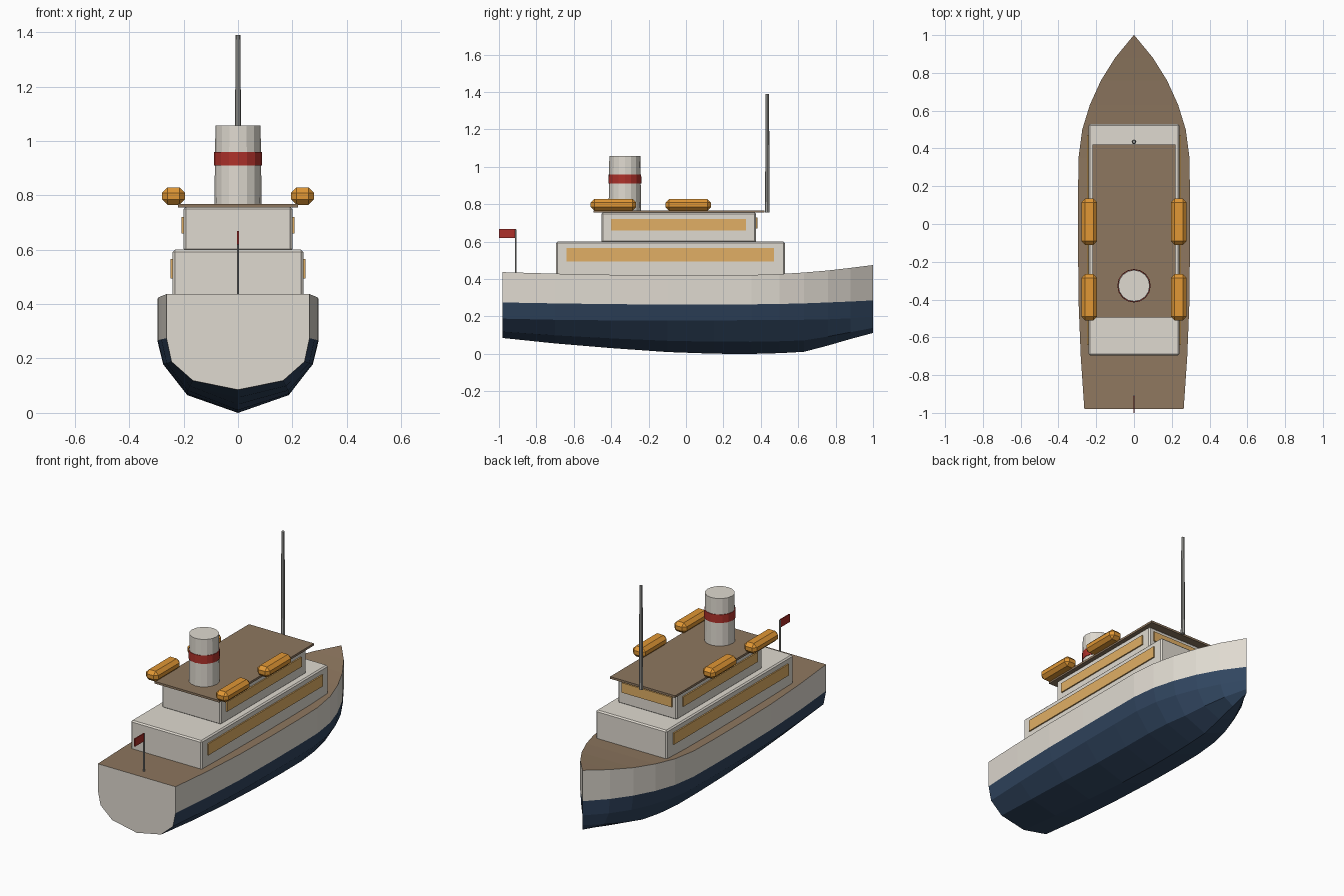
import bpy, bmesh, math

if "Cube" in bpy.data.objects:
    bpy.data.objects.remove(bpy.data.objects["Cube"])

def material(name, rgb):
    m = bpy.data.materials.new(name)
    m.diffuse_color = (*rgb, 1)
    m.use_nodes = True
    m.node_tree.nodes["Principled BSDF"].inputs["Base Color"].default_value = m.diffuse_color
    return m

CREAM = material("cream paint", (0.74, 0.70, 0.63))
NAVY = material("navy paint", (0.03, 0.06, 0.115))
WOOD = material("deck wood", (0.27, 0.185, 0.115))
GLASS = material("amber windows", (0.75, 0.43, 0.13))
ORANGE = material("lifeboat orange", (0.75, 0.31, 0.035))
RED = material("red paint", (0.42, 0.03, 0.023))
GREY = material("mast grey", (0.36, 0.36, 0.34))

def finish(bm, name, mats):
    bmesh.ops.recalc_face_normals(bm, faces=bm.faces)
    me = bpy.data.meshes.new(name)
    bm.to_mesh(me)
    bm.free()
    for m in mats:
        me.materials.append(m)
    ob = bpy.data.objects.new(name, me)
    bpy.context.collection.objects.link(ob)
    return ob

def box(name, mat, x, y, z, bevel=0.0):
    """Box from (min, max) pairs with optional single-step chamfer."""
    bm = bmesh.new()
    bmesh.ops.create_cube(bm, size=1)
    for v in bm.verts:
        v.co = [r[0] + (c + 0.5) * (r[1] - r[0]) for c, r in zip(v.co, (x, y, z))]
    if bevel:
        bmesh.ops.bevel(bm, geom=bm.edges[:], offset=bevel, segments=1,
                        profile=0.5, affect='EDGES')
    return finish(bm, name, [mat])

def post(name, mat, y, z0, z1, r0, r1, sides):
    bm = bmesh.new()
    bmesh.ops.create_cone(bm, cap_ends=True, segments=sides, radius1=r0,
                          radius2=r1, depth=z1 - z0)
    bmesh.ops.translate(bm, verts=bm.verts, vec=(0, y, (z0 + z1) / 2))
    return finish(bm, name, [mat])

# Hull stations: y, half beam, keel height, waterline height, sheer height
STATIONS = [
    (-0.98, 0.263, 0.085, 0.275, 0.437),
    (-0.70, 0.282, 0.056, 0.270, 0.429),
    (-0.40, 0.294, 0.031, 0.266, 0.423),
    (-0.10, 0.296, 0.010, 0.264, 0.420),
    (0.15, 0.296, 0.001, 0.264, 0.420),
    (0.35, 0.294, 0.000, 0.265, 0.422),
    (0.50, 0.274, 0.004, 0.267, 0.427),
    (0.63, 0.234, 0.011, 0.270, 0.435),
    (0.76, 0.175, 0.045, 0.275, 0.446),
    (0.88, 0.100, 0.080, 0.280, 0.460),
    (1.00, 0.001, 0.112, 0.286, 0.475),
]

def section(bm, y, half, keel, water, sheer):
    """Port sheer, down round the keel, up to the starboard sheer."""
    rise = water - keel
    side = [(half, sheer), (half, water),
            (half * 0.93, keel + rise * (0.68 - 1.6 * keel)),
            (half * 0.63, keel + rise * (0.245 - 0.8 * keel))]
    pts = [(-x, z) for x, z in side] + [(0, keel)] + side[::-1]
    return [bm.verts.new((x, y, z)) for x, z in pts]

bm = bmesh.new()
rings = [section(bm, *s) for s in STATIONS]
for a, b in zip(rings, rings[1:]):
    n = len(a)
    for i in range(n - 1):
        f = bm.faces.new((a[i], a[i + 1], b[i + 1], b[i]))
        f.material_index = 0 if i in (0, n - 2) else 1
    bm.faces.new((a[-1], a[0], b[0], b[-1])).material_index = 2
bm.faces.new(rings[0])               # cream transom
bm.faces.new(rings[-1])
finish(bm, "hull", [CREAM, NAVY, WOOD])

# Deckhouses and roof
box("lower_cabin", CREAM, (-0.24, 0.24), (-0.695, 0.53), (0.41, 0.60), 0.008)
box("upper_cabin", CREAM, (-0.20, 0.20), (-0.452, 0.375), (0.595, 0.757), 0.008)
box("roof_deck", WOOD, (-0.22, 0.22), (-0.495, 0.42), (0.755, 0.768))

# Window strips
for side, tag in ((1, "right"), (-1, "left")):
    for level, x, y, z in (("lower", 0.24, (-0.64, 0.47), (0.495, 0.565)),
                           ("upper", 0.20, (-0.40, 0.32), (0.66, 0.72))):
        xs = sorted((side * (x - 0.001), side * (x + 0.008)))
        box(f"{level}_windows_{tag}", GLASS, xs, y, z)
box("bridge_window", GLASS, (-0.17, 0.17), (0.374, 0.383), (0.67, 0.73))

# Lifeboats
for side, tag in ((1, "right"), (-1, "left")):
    for place, y in (("aft", -0.388), ("fore", 0.012)):
        xs = (side * 0.237 - 0.042, side * 0.237 + 0.042)
        box(f"lifeboat_{place}_{tag}", ORANGE, xs, (y - 0.122, y + 0.122),
            (0.765, 0.829), 0.02)

# Funnel with its red band
post("funnel", CREAM, -0.327, 0.76, 1.057, 0.087, 0.083, 16)
post("funnel_band", RED, -0.327, 0.91, 0.96, 0.0885, 0.0875, 16)

# Mast, flagpole and flag
post("mast", GREY, 0.435, 0.755, 1.39, 0.0125, 0.009, 8)
post("flagpole", GREY, -0.91, 0.43, 0.665, 0.005, 0.005, 6)
box("flag", RED, (-0.003, 0.003), (-1.0, -0.91), (0.62, 0.668))
